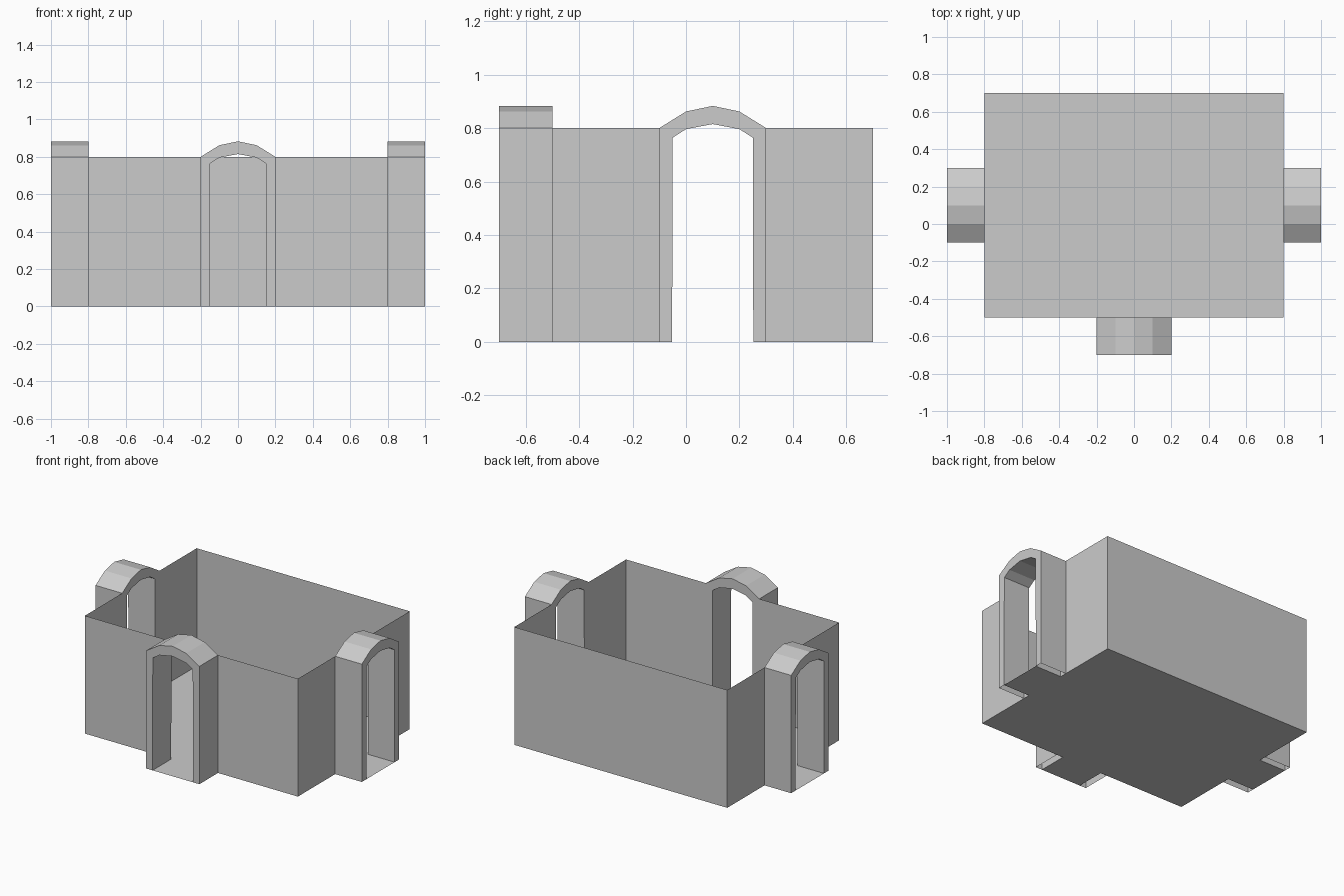
import bpy, math

if "Cube" in bpy.data.objects:
    bpy.data.objects.remove(bpy.data.objects["Cube"])

H, DEPTH = 0.8, 0.2                      # wall height, doorway depth
# Half profiles of the door arch, ground to crown, mirrored into full arches
OUTER = [(-0.2, 0), (-0.2, H), (-0.1, 0.862), (0, 0.883)]
INNER = [(-0.152, 0), (-0.15, 0.764), (-0.1, 0.796), (0, 0.815)]


def arch(half):
    return half + [(-x, z) for x, z in reversed(half[:-1])]


def add(name, faces, loc=(0, 0, 0), turn=0):
    """Object from a list of polygons, with shared corners welded."""
    index, polys = {}, []
    for face in faces:
        polys.append([index.setdefault(tuple(p), len(index)) for p in face])
    mesh = bpy.data.meshes.new(name)
    mesh.from_pydata(list(index), [], polys)
    obj = bpy.data.objects.new(name, mesh)
    obj.location = loc
    obj.rotation_euler.z = math.radians(turn)
    bpy.context.collection.objects.link(obj)
    return obj


def skin(profile):
    """Sweep an arch line outward along -y."""
    return [[(a[0], 0, a[1]), (b[0], 0, b[1]), (b[0], -DEPTH, b[1]), (a[0], -DEPTH, a[1])]
            for a, b in zip(profile, profile[1:])]


def wall(name, half, loc, turn, door=True):
    """Thin wall, its top edge rising over the arched opening."""
    if door:
        line = [(-half, 0), (-half, H)] + arch(OUTER)[1:-1] + [(half, H), (half, 0)]
        line += arch(INNER)[::-1]
    else:
        line = [(-half, 0), (-half, H), (half, H), (half, 0)]
    add(name, [[(x, 0, z) for x, z in reversed(line)]], loc, turn)


def doorway(name, loc, turn):
    """Hollow arched porch: outer skin, inner skin, front rim and floor strip."""
    outer, inner = arch(OUTER), arch(INNER)
    faces = skin(outer) + [f[::-1] for f in skin(inner)]
    for i in range(len(outer) - 1):
        ring = [outer[i], inner[i], inner[i + 1], outer[i + 1]]
        faces.append([(x, -DEPTH, z) for x, z in ring])
    x = -INNER[0][0]
    faces.append([(-x, 0, 0), (x, 0, 0), (x, -DEPTH, 0), (-x, -DEPTH, 0)])
    add(name, faces, loc, turn)


# Room floor
add("floor", [[(-0.8, -0.5, 0), (-0.8, 0.7, 0), (0.8, 0.7, 0), (0.8, -0.5, 0)]])

# Walls and their porches
wall("back_wall", 0.8, (0, 0.7, 0), 180, door=False)
for side, half, loc, turn in (("front", 0.8, (0, -0.5, 0), 0),
                              ("right", 0.6, (0.8, 0.1, 0), 90),
                              ("left", 0.6, (-0.8, 0.1, 0), -90)):
    wall(side + "_wall", half, loc, turn)
    doorway(side + "_doorway", loc, turn)
